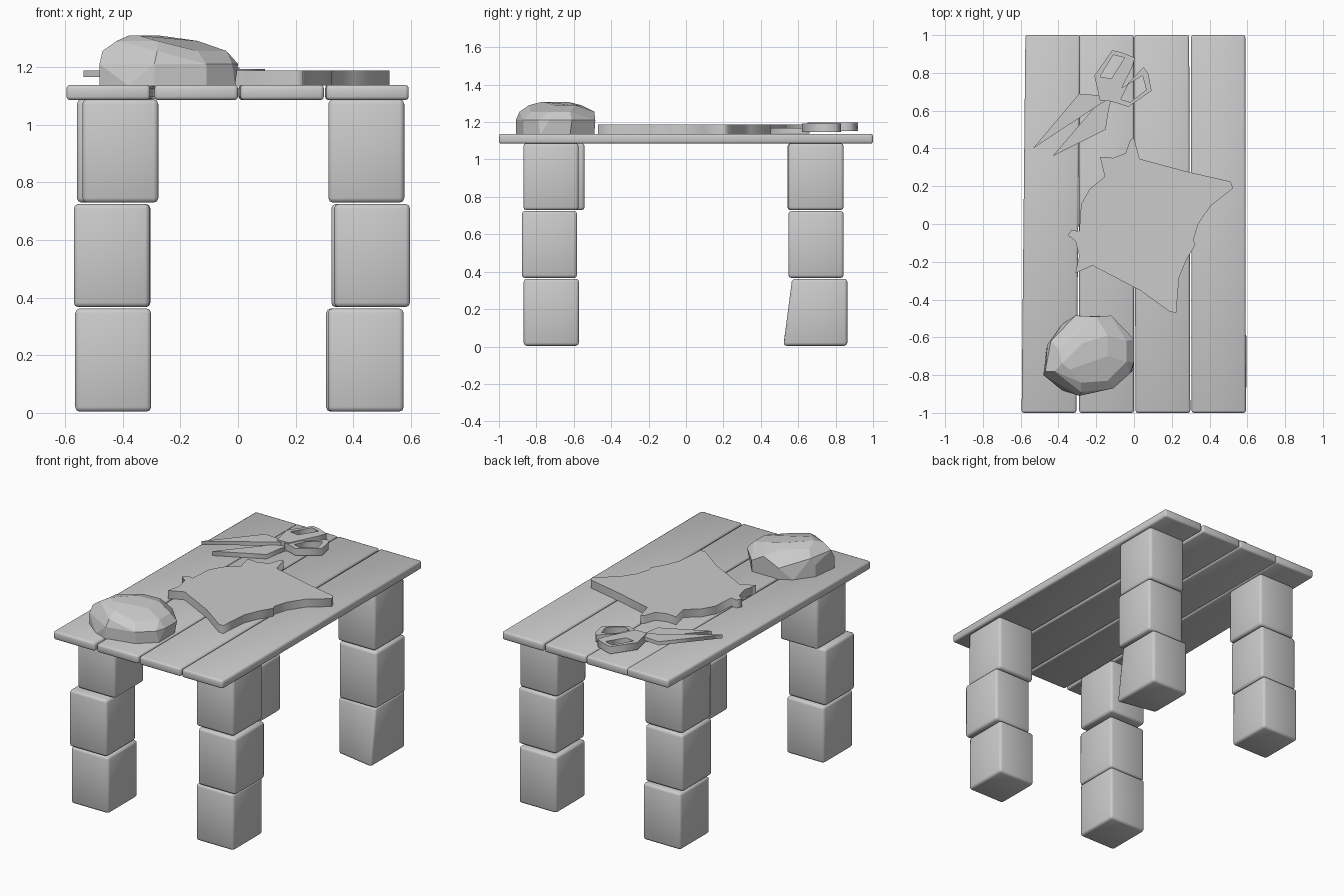
import bpy, bmesh
from mathutils import Vector

cube = bpy.data.objects.get("Cube")
if cube:
    bpy.data.objects.remove(cube, do_unlink=True)

grey = bpy.data.materials.new("plain grey")
grey.use_nodes = True
COLOUR = (0.6, 0.6, 0.6, 1)
grey.diffuse_color = COLOUR
grey.node_tree.nodes["Principled BSDF"].inputs["Base Color"].default_value = COLOUR

TABLE_TOP = 1.137


def add_mesh(name, bm, smooth=False):
    """Turn a bmesh into a named object with the shared material."""
    bmesh.ops.recalc_face_normals(bm, faces=bm.faces)
    for face in bm.faces:
        face.smooth = smooth
    mesh = bpy.data.meshes.new(name)
    bm.to_mesh(mesh)
    bm.free()
    mesh.materials.append(grey)
    obj = bpy.data.objects.new(name, mesh)
    bpy.context.collection.objects.link(obj)
    return obj


def soft_box(name, centre, size, bevel, deform=None):
    """Box with softened edges; deform may move corners before bevelling."""
    bm = bmesh.new()
    bmesh.ops.create_cube(bm, size=1)
    for v in bm.verts:
        side = v.co * 2
        v.co = Vector(c + s * k for c, s, k in zip(centre, size, v.co))
        if deform:
            deform(v, side)
    bmesh.ops.bevel(bm, geom=bm.edges[:], offset=bevel, segments=2,
                    profile=0.5, affect='EDGES')
    return add_mesh(name, bm, smooth=True)


def flat_shape(name, outlines, bottom, top, bevel=0.0):
    """Extrude flat outlines; inner outlines become holes."""
    curve = bpy.data.curves.new(name, 'CURVE')
    curve.dimensions = '2D'
    curve.fill_mode = 'BOTH'
    curve.extrude = (top - bottom) / 2 - bevel
    curve.bevel_depth = bevel
    curve.offset = -bevel
    curve.bevel_resolution = 0
    for outline in outlines:
        spline = curve.splines.new('POLY')
        spline.points.add(len(outline) - 1)
        spline.use_cyclic_u = True
        for point, (x, y) in zip(spline.points, outline):
            point.co = (x, y, 0, 1)
    curve.materials.append(grey)
    obj = bpy.data.objects.new(name, curve)
    obj.location.z = (bottom + top) / 2
    bpy.context.collection.objects.link(obj)
    bpy.ops.object.select_all(action='DESELECT')
    obj.select_set(True)
    bpy.context.view_layer.objects.active = obj
    bpy.ops.object.convert(target='MESH')
    return bpy.context.object


# Legs: three stacked, slightly shifted blocks each, listed from the ground up
legs = {
    "front_right_leg": [(-.433, -.72), (-.438, -.73), (-.408, -.69)],
    "back_right_leg": [(-.433, .715), (-.435, .695), (-.427, .69)],
    "front_left_leg": [(.443, -.72), (.465, -.73), (.445, -.722)],
    "back_left_leg": [(.437, .715), (.455, .695), (.445, .695)],
}


def chipped_corner(v, side):
    # one lower corner of the back left leg leans outward
    if side.x > 0 and side.y < 0 and side.z < 0:
        v.co.y -= .05


for leg, centres in legs.items():
    for level, (x, y) in enumerate(centres):
        chipped = leg == "back_left_leg" and level == 0
        soft_box(f"{leg}_block_{level + 1}", (x, y, .183 + level * .3625),
                 (.263, .295, .358), .016, chipped_corner if chipped else None)

# Table top: four planks, the first one running slightly askew
planks = [(-.595, -.305, .02), (-.29, 0, 0), (.008, .298, -.006), (.305, .592, -.003)]
for i, (left, right, skew) in enumerate(planks):
    def lean(v, side, skew=skew):
        if side.y > 0:
            v.co.x += skew
    soft_box(f"plank_{i + 1}", ((left + right) / 2, 0, 1.111),
             (right - left, 2, .053), .012, lean)

# Hide lying on the table, with drawn-out corners
hide_outline = [
    (0, .455), (.03, .345), (.27, .28), (.51, .225), (.525, .19), (.405, .095),
    (.34, 0), (.315, -.085), (.325, -.11), (.28, -.185), (.24, -.28), (.23, -.38),
    (.225, -.47), (.19, -.465), (.03, -.35), (-.22, -.22), (-.31, -.26),
    (-.29, -.17), (-.31, -.09), (-.35, -.06), (-.33, -.03), (-.29, -.04),
    (-.28, .105), (-.235, .185), (-.155, .25), (-.18, .355), (-.11, .35),
    (-.045, .375), (-.02, .445),
]
flat_shape("hide", [hide_outline], TABLE_TOP - .002, 1.188)

# Shears: two crossing blades and two ring handles
upper_blade = [(-.535, .4), (-.29, .69), (-.17, .68), (-.12, .67), (-.17, .64)]
lower_blade = [(-.43, .36), (-.19, .64), (-.12, .66), (-.135, .6), (-.15, .5)]
flat_shape("upper_blade", [upper_blade], 1.165, 1.188)
flat_shape("lower_blade", [lower_blade], 1.14, 1.168)
back_ring = [(-.18, .65), (-.21, .785), (-.115, .92), (-.07, .91), (.005, .88),
             (-.01, .83), (-.1, .65)]
back_hole = [(-.18, .78), (-.11, .895), (-.05, .88), (-.12, .77)]
front_ring = [(-.17, .66), (-.04, .735), (.05, .83), (.075, .80), (.093, .705),
              (-.03, .62), (-.09, .64)]
front_hole = [(-.07, .66), (-.03, .74), (.045, .785), (.065, .71), (-.02, .645)]
flat_shape("back_handle", [back_ring, back_hole], 1.152, 1.198)
flat_shape("front_handle", [front_ring, front_hole], 1.147, 1.192)

# Faceted rock: convex hull of a few rings
rock_rings = [
    (TABLE_TOP - .003, [(-.48, -.8), (-.46, -.64), (-.38, -.53), (-.31, -.49),
                        (-.12, -.49), (-.01, -.62), (-.01, -.78), (-.11, -.87),
                        (-.29, -.91), (-.38, -.88)]),
    (1.21, [(-.48, -.8), (-.46, -.64), (-.31, -.485), (-.12, -.485), (0, -.61),
            (0, -.73), (-.02, -.79), (-.11, -.87), (-.29, -.91)]),
    (1.255, [(-.47, -.78), (-.44, -.62), (-.2, -.49), (-.04, -.62), (-.04, -.73),
             (-.14, -.83), (-.28, -.89)]),
    (1.29, [(-.42, -.78), (-.4, -.66), (-.27, -.56), (-.14, -.59), (-.14, -.7),
            (-.28, -.84)]),
    (1.308, [(-.38, -.74), (-.27, -.63), (-.25, -.74), (-.34, -.77)]),
]
bm = bmesh.new()
for z, ring in rock_rings:
    for x, y in ring:
        bm.verts.new((x, y, z))
hull = bmesh.ops.convex_hull(bm, input=bm.verts[:])
unused = {v for v in hull["geom_interior"] + hull["geom_unused"]
          if isinstance(v, bmesh.types.BMVert)}
bmesh.ops.delete(bm, geom=list(unused), context='VERTS')
bmesh.ops.dissolve_limit(bm, angle_limit=.2, verts=bm.verts[:], edges=bm.edges[:])
add_mesh("rock", bm)
